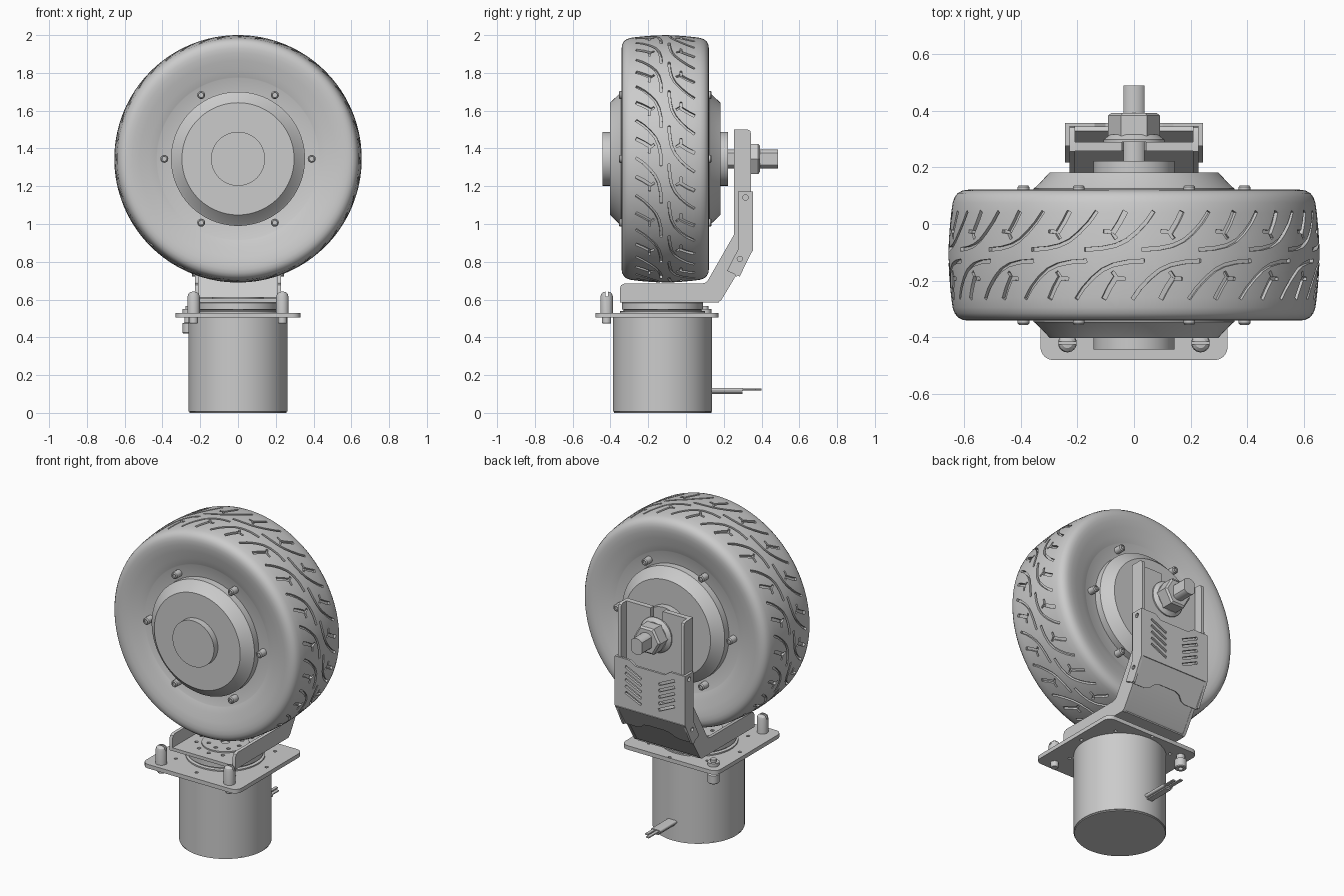
import bpy, bmesh
from math import sin, cos, pi, radians
from mathutils import Matrix, Vector

if "Cube" in bpy.data.objects:
    bpy.data.objects.remove(bpy.data.objects["Cube"])

WY, WZ, WR = -0.11, 1.345, 0.655      # wheel centre and radius
MY = -0.124                           # motor axis y


def finish(name, bm, angle=30, recalc=True):
    if recalc:
        bmesh.ops.recalc_face_normals(bm, faces=bm.faces)
    me = bpy.data.meshes.new(name)
    bm.to_mesh(me)
    bm.free()
    ob = bpy.data.objects.new(name, me)
    bpy.context.collection.objects.link(ob)
    smooth(ob, angle)
    return ob


def smooth(ob, angle=30):
    bpy.ops.object.select_all(action='DESELECT')
    ob.select_set(True)
    bpy.context.view_layer.objects.active = ob
    bpy.ops.object.shade_smooth_by_angle(angle=radians(angle))


def lathe(name, prof, x=0, y=0, z=0, axis='Z', seg=64, closed=False, phase=0):
    """Revolve (radius, height) points about the z or y axis."""
    bm = bmesh.new()
    rings = []
    for r, h in prof:
        ring = []
        for i in range(seg if r > 0 else 1):
            a = 2 * pi * i / seg + phase
            p = (r * cos(a), r * sin(a), h) if axis == 'Z' else (r * sin(a), h, r * cos(a))
            ring.append(bm.verts.new(Vector(p) + Vector((x, y, z))))
        rings.append(ring)
    pairs = list(zip(rings, rings[1:])) + ([(rings[-1], rings[0])] if closed else [])
    for A, B in pairs:
        for i in range(seg):
            j = (i + 1) % seg
            if len(A) == 1:
                bm.faces.new((A[0], B[i], B[j]))
            elif len(B) == 1:
                bm.faces.new((A[i], A[j], B[0]))
            else:
                bm.faces.new((A[i], A[j], B[j], B[i]))
    return finish(name, bm)


def cyl(name, r, h0, h1, **kw):
    return lathe(name, [(0, h0), (r, h0), (r, h1), (0, h1)], **kw)


YZ = lambda u, v, w: (w, u, v)
XZ = lambda u, v, w: (u, w, v)
XY = lambda u, v, w: (u, v, w)


def prism(name, pts, a, b, f):
    """Extrude a 2D outline from a to b, placed by the mapping f."""
    bm = bmesh.new()
    A = [bm.verts.new(f(u, v, a)) for u, v in pts]
    B = [bm.verts.new(f(u, v, b)) for u, v in pts]
    bm.faces.new(A)
    bm.faces.new(B[::-1])
    for i in range(len(pts)):
        j = (i + 1) % len(pts)
        bm.faces.new((A[i], A[j], B[j], B[i]))
    return finish(name, bm)


def rounded(x0, x1, y0, y1, r, n=6):
    corners = [(x1 - r, y1 - r, 0), (x0 + r, y1 - r, 1), (x0 + r, y0 + r, 2), (x1 - r, y0 + r, 3)]
    return [(cx + r * cos((q + i / n) * pi / 2), cy + r * sin((q + i / n) * pi / 2))
            for cx, cy, q in corners for i in range(n + 1)]


def cut(ob, cutter):
    """Subtract the cutter; keep the first solver that preserves the body."""
    area = sum(p.area for p in ob.data.polygons)
    backup = ob.data.copy()
    for solver in ('MANIFOLD', 'EXACT', 'FLOAT'):
        m = ob.modifiers.new('cut', 'BOOLEAN')
        m.operation, m.solver, m.object = 'DIFFERENCE', solver, cutter
        bpy.context.view_layer.objects.active = ob
        bpy.ops.object.modifier_apply(modifier=m.name)
        new = sum(p.area for p in ob.data.polygons)
        if abs(new - area) > 1e-7 and .8 * area < new < 2 * area:
            break
        ob.data = backup.copy()
    bpy.data.objects.remove(cutter)
    smooth(ob)


def holes(spots, depth=0.08, axis='Z', seg=12):
    """Cutter made of many cylinders: (x, y, z, radius)."""
    bm = bmesh.new()
    for x, y, z, r in spots:
        M = Matrix.Translation((x, y, z))
        if axis == 'X':
            M = M @ Matrix.Rotation(pi / 2, 4, 'Y')
        bmesh.ops.create_cone(bm, cap_ends=True, segments=seg, radius1=r, radius2=r, depth=depth, matrix=M)
    return finish('cutter', bm)


def circle_spots(n, R, r, z, y=MY):
    return [(R * cos(2 * pi * i / n), y + R * sin(2 * pi * i / n), z, r) for i in range(n)]


# tyre
half = [(0.30, .19), (.428, .195), (.432, .197), (.47, .207), (.52, .222), (.56, .2295), (.585, .231), (.605, .228),
        (.622, .219), (.633, .205), (.640, .185), (.645, .15), (.649, .11), (.653, .06)]
prof = half + [(WR, 0)] + [(r, -h) for r, h in reversed(half)]
tyre = lathe('tyre', prof, y=WY, z=WZ, axis='Y', seg=128, closed=True)


# tread grooves: curved strips wrapped round the crown
def grooves(pts, w, depth, n=20):
    bm = bmesh.new()
    P = [Vector(p) for p in pts]
    for k in range(n):
        for sign in (1, -1):
            prev = None
            for i, p in enumerate(P):
                d = (P[min(i + 1, len(P) - 1)] - P[max(i - 1, 0)]).normalized()
                side = Vector((-d.y, d.x)) * w / 2
                sec = []
                for q, dr in ((p - side, -depth), (p + side, -depth), (p + side, .02), (p - side, .02)):
                    s, t = sign * q.x + (0.06 if sign < 0 else 0), sign * q.y
                    R = WR - 0.42 * t * t + dr
                    a = s / WR + 2 * pi * (k + .013) / n
                    sec.append(bm.verts.new((R * sin(a), WY + t, WZ + R * cos(a))))
                if prev:
                    for c in range(4):
                        e = (c + 1) % 4
                        bm.faces.new((prev[c], prev[e], sec[e], sec[c]))
                else:
                    bm.faces.new(sec[::-1])
                prev = sec
            bm.faces.new(prev)
    bmesh.ops.triangulate(bm, faces=bm.faces)
    if bm.calc_volume(signed=True) < 0:
        bmesh.ops.reverse_faces(bm, faces=bm.faces)
    return finish('cutter', bm, recalc=False)


arc = [(-.18, .02), (-.12, .024), (-.07, .034), (-.03, .052), (.005, .08), (.04, .116), (.068, .155)]
stem = [(-.079, .078), (-.055, .115), (-.034, .155)]
fork = [(-.112, .084), (-.083, .082), (-.066, .058)]
cut(tyre, grooves(arc, .013, .015))
cut(tyre, grooves(stem, .018, .0155))
cut(tyre, grooves(fork, .012, .0135))

# hub: core, tapered covers, caps and rim screws on both sides
cyl('hub_core', .31, -.2, .2, y=WY, z=WZ, axis='Y')
for s, side in ((-1, 'front'), (1, 'rear')):
    place = dict(y=WY, z=WZ, axis='Y')
    lathe(side + '_hub_cover', [(0, s * .18), (.355, s * .18), (.355, s * .235), (.345, s * .242),
                                (.297, s * .292), (0, s * .292)], seg=96, **place)
    cyl(side + '_hub_cap', .143, s * .285, s * .332, **place)
    for i in range(6):
        a = i * pi / 3
        lathe(f'{side}_rim_screw_{i}', [(0, s * .18), (.021, s * .18), (.021, s * .24), (.016, s * .246),
                                        (.011, s * .246), (.011, s * .238), (0, s * .238)],
              x=.39 * cos(a), y=WY, z=WZ + .39 * sin(a), axis='Y', seg=16)

# axle with two flats, flanged nut
flat = [(.05 * sin(t), .05 * cos(t)) for t in [radians(d) for d in range(0, 360, 10)]]
prism('axle', [(max(-.037, min(.037, u)), WZ + v) for u, v in flat], .2, .488, XZ)
lathe('nut_flange', [(0, .29), (.108, .29), (.108, .298), (.085, .315), (0, .315)], z=WZ, axis='Y', seg=48)
lathe('axle_nut', [(0, .31), (.092, .31), (.092, .382), (.08, .392), (0, .392)],
      z=WZ, axis='Y', seg=6, phase=pi / 6)

# swivel arm: sides, floor, sloping web and slotted axle plate
side_pts = [(-.35, .585), (.17, .585), (.187, .597), (.345, .862), (.345, 1.475), (.34, 1.493), (.325, 1.5),
            (.255, 1.5), (.255, .945), (.115, .70), (.105, .69), (.085, .685), (-.325, .685), (-.343, .677), (-.35, .66)]
cover_pts = [(.275, 1.172), (.355, 1.172), (.355, .865), (.284, .722), (.217, .752), (.275, .865)]
for s, side in ((-1, 'left'), (1, 'right')):
    prism(side + '_arm_side', side_pts, s * .208, s * .228, YZ)
    cov = prism(side + '_cover_side', cover_pts, s * .228, s * .243, YZ)
    spots = [(s * .236, .315, 1.14, .014), (s * .236, .285, .815, .014)]
    cut(cov, holes(spots, .06, 'X'))
floor = prism('arm_floor', [(-.21, -.35), (.21, -.35), (.21, .175), (-.21, .175)], .585, .605, XY)
cut(floor, holes(circle_spots(12, .165, .011, .595)))
hub_disc = cyl('swivel_disc', .135, .575, .613, y=MY, seg=48)
cut(hub_disc, holes(circle_spots(8, .095, .012, .613) + circle_spots(1, 0, .025, .613), .03))
prism('arm_web', [(.165, .587), (.187, .6), (.345, .866), (.328, .876), (.17, .61), (.155, .605)], -.21, .21, YZ)
notch = [(.042 * cos(pi + i * pi / 12), WZ - .008 + .042 * sin(pi + i * pi / 12)) for i in range(13)]
prism('axle_plate', [(-.21, .93), (.21, .93), (.21, 1.5), (.042, 1.5)] + notch[::-1]
      + [(-.042, 1.5), (-.21, 1.5)], .257, .29, XZ)

# rear cover: vented upright panel and wavy-edged sloping panel
panel = prism('cover_panel', [(-.243, .865), (.243, .865), (.243, 1.172), (.14, 1.172), (.10, 1.145),
                              (-.10, 1.145), (-.14, 1.172), (-.243, 1.172)], .342, .356, XZ)
bm = bmesh.new()
for s in (-1, 1):
    for i in range(5):
        M = (Matrix.Translation((s * .115, .349, .94 + i * .04)) @ Matrix.Rotation(-s * radians(25), 4, 'Y')
             @ Matrix.Diagonal((.12, .1, .016, 1)))
        bmesh.ops.create_cube(bm, size=1, matrix=M)
cut(panel, finish('cutter', bm))
wave = [(-.243, 0), (.243, 0), (.243, .165), (.15, .165), (.12, .155), (.09, .125), (.06, .115),
        (-.06, .115), (-.09, .125), (-.12, .155), (-.15, .165), (-.243, .165)]
prism('cover_slope', wave, -.004, .01,
      lambda u, v, w: (u, .347 - .52 * v + .854 * w, .867 - .854 * v - .52 * w))

# swivel bearing, mounting plate and motor
lathe('swivel_bearing', [(0, .52), (.225, .52), (.225, .538), (.207, .541), (.207, .546), (.215, .548),
                         (.215, .583), (.212, .587), (0, .587)], y=MY, seg=96)
plate = prism('mounting_plate', rounded(-.33, .33, -.48, .172, .045), .505, .53, XY)
cut(plate, holes(circle_spots(8, .285, .010, .517)))
lathe('motor_body', [(0, 0), (.258, 0), (.258, .006), (.262, .008), (.262, .51), (0, .51)], y=MY, seg=96)

# slotted domed posts at the front corners
for s, side in ((-1, 'left'), (1, 'right')):
    post = lathe(side + '_post', [(0, .51), (.033, .51), (.033, .615), (.029, .63), (.018, .64), (0, .643)],
                 x=s * .235, y=-.42, seg=24)
    bm = bmesh.new()
    bmesh.ops.create_cube(bm, size=1, matrix=Matrix.Translation((s * .235, -.42, .64))
                          @ Matrix.Diagonal((.1, .012, .05, 1)))
    cut(post, finish('cutter', bm))
    lathe(side + '_post_foot', [(0, .472), (.02, .472), (.024, .478), (.024, .51), (0, .51)],
          x=s * .235, y=-.42, seg=24)

# hex bolt and socket fitting at the rear left corner
lathe('corner_bolt', [(0, .525), (.034, .525), (.034, .55), (.018, .55), (.018, .566), (0, .566)],
      x=-.26, y=.1, seg=24)
lathe('corner_fitting', [(0, .51), (.024, .51), (.024, .478), (.034, .474), (.034, .425), (.03, .42),
                         (.014, .42), (.014, .44), (0, .44)], x=-.26, y=.1, seg=32)

# flat motor lead: sleeve with two bare strips
prism('lead_sleeve', rounded(-.032, .032, .112, .132, .009), .1, .30, XZ)
for x, name, end in ((-.014, 'left_lead', .40), (.014, 'right_lead', .37)):
    prism(name, rounded(x - .011, x + .011, .119, .128, .004), .25, end, XZ)
prism('lead_strip', rounded(-.02, .02, .100, .110, .004), .12, .30, XZ)
